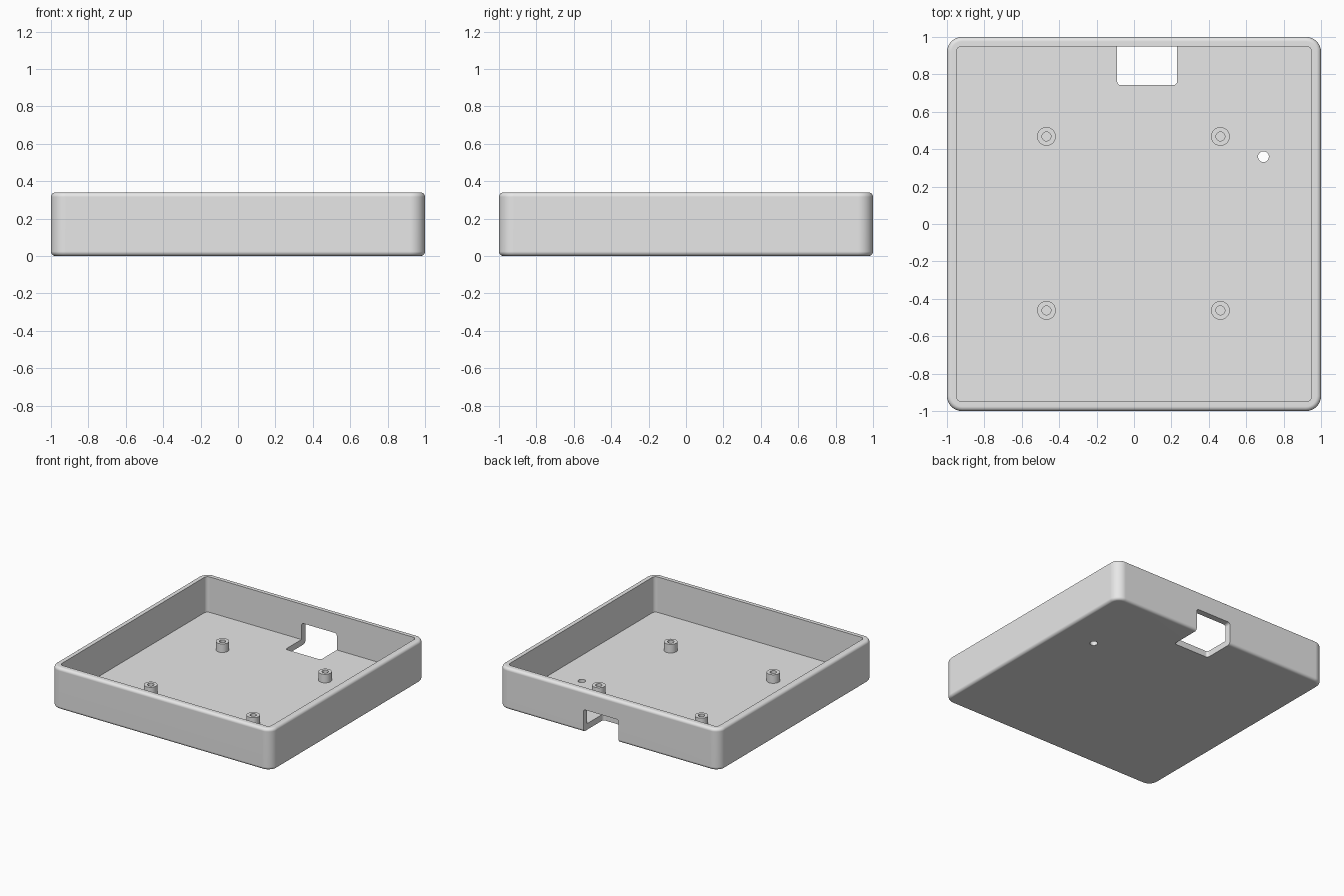
import bpy, bmesh, math
from math import cos, sin, pi, radians

if "Cube" in bpy.data.objects:
    bpy.data.objects.remove(bpy.data.objects["Cube"])

WALL_H, FLOOR, WALL, FILLET = 0.34, 0.05, 0.05, 0.024
POST = 0.465

grey = bpy.data.materials.new("light_grey")
grey.diffuse_color = (0.8, 0.8, 0.8, 1)
grey.use_nodes = True
grey.node_tree.nodes["Principled BSDF"].inputs["Base Color"].default_value = grey.diffuse_color


def make_object(name, bm):
    bmesh.ops.recalc_face_normals(bm, faces=bm.faces)
    mesh = bpy.data.meshes.new(name)
    bm.to_mesh(mesh)
    bm.free()
    mesh.materials.append(grey)
    ob = bpy.data.objects.new(name, mesh)
    bpy.context.collection.objects.link(ob)
    return ob


def activate(ob):
    bpy.ops.object.select_all(action='DESELECT')
    ob.select_set(True)
    bpy.context.view_layer.objects.active = ob


def rounded_square(half, r, z, seg=8):
    pts = []
    for k, (sx, sy) in enumerate([(1, 1), (-1, 1), (-1, -1), (1, -1)]):
        for i in range(seg + 1):
            a = k * pi / 2 + i * pi / 2 / seg
            pts.append((sx * (half - r) + r * cos(a), sy * (half - r) + r * sin(a), z))
    return pts


def loft(name, rings):
    bm = bmesh.new()
    loops = [[bm.verts.new(p) for p in ring] for ring in rings]
    for a, b in zip(loops, loops[1:]):
        for i in range(len(a)):
            j = (i + 1) % len(a)
            bm.faces.new((a[i], a[j], b[j], b[i]))
    bm.faces.new(loops[0])
    bm.faces.new(loops[-1])
    return make_object(name, bm)


def circle(x, y, r, z, n=32):
    return [(x + r * cos(2 * pi * i / n), y + r * sin(2 * pi * i / n), z) for i in range(n)]


def cut(ob, cutter):
    mod = ob.modifiers.new("cut", 'BOOLEAN')
    mod.operation, mod.solver, mod.object = 'DIFFERENCE', 'EXACT', cutter
    activate(ob)
    bpy.ops.object.modifier_apply(modifier=mod.name)
    bpy.data.objects.remove(cutter)


def smooth(ob):
    activate(ob)
    bpy.ops.object.shade_smooth_by_angle(angle=radians(35))
    mod = ob.modifiers.new("even_normals", 'WEIGHTED_NORMAL')
    mod.keep_sharp = True


# Tray: filleted outer shell, rim, then inner wall down to the floor
R, N = 0.08, 6
rings = []
for i in range(N + 1):
    a = pi / 2 * i / N
    d = FILLET * (1 - sin(a))
    rings.append(rounded_square(1 - d, R - d, FILLET * (1 - cos(a))))
for i in range(N + 1):
    a = pi / 2 * i / N
    d = FILLET * (1 - cos(a))
    rings.append(rounded_square(1 - d, R - d, WALL_H - FILLET * (1 - sin(a))))
for z in (WALL_H, FLOOR):
    rings.append(rounded_square(1 - WALL, R - WALL, z))
tray = loft("tray", rings)

# Cable opening through the back wall and floor, with rounded corners
x0, x1, y0, y1, z0, z1 = -0.09, 0.23, 0.742, 1.1, -0.1, 0.185
bm = bmesh.new()
bmesh.ops.create_cube(bm, size=1)
for v in bm.verts:
    v.co = (x1 if v.co.x > 0 else x0, y1 if v.co.y > 0 else y0, z1 if v.co.z > 0 else z0)
edges = []
for e in bm.edges:
    a, b = (v.co for v in e.verts)
    front_upright = abs(a.z - b.z) > 0.1 and a.y < 0.9
    top_side = abs(a.y - b.y) > 0.1 and a.z > 0.1
    if front_upright or top_side:
        edges.append(e)
bmesh.ops.bevel(bm, geom=edges, offset=0.02, segments=4, profile=0.5, affect='EDGES')
cut(tray, make_object("opening_cutter", bm))

# Small round hole in the floor
cut(tray, loft("hole_cutter", [circle(0.692, 0.36, 0.029, z) for z in (-0.1, 0.15)]))
smooth(tray)

# Four screw posts with blind holes
for sx, sxn in ((-1, "left"), (1, "right")):
    for sy, syn in ((-1, "front"), (1, "back")):
        x, y = sx * POST - 0.003, sy * POST + 0.003
        post = loft(f"screw_post_{syn}_{sxn}", [
            circle(x, y, 0.05, FLOOR - 0.01), circle(x, y, 0.05, FLOOR + 0.07),
            circle(x, y, 0.024, FLOOR + 0.07), circle(x, y, 0.024, FLOOR + 0.002)])
        smooth(post)
